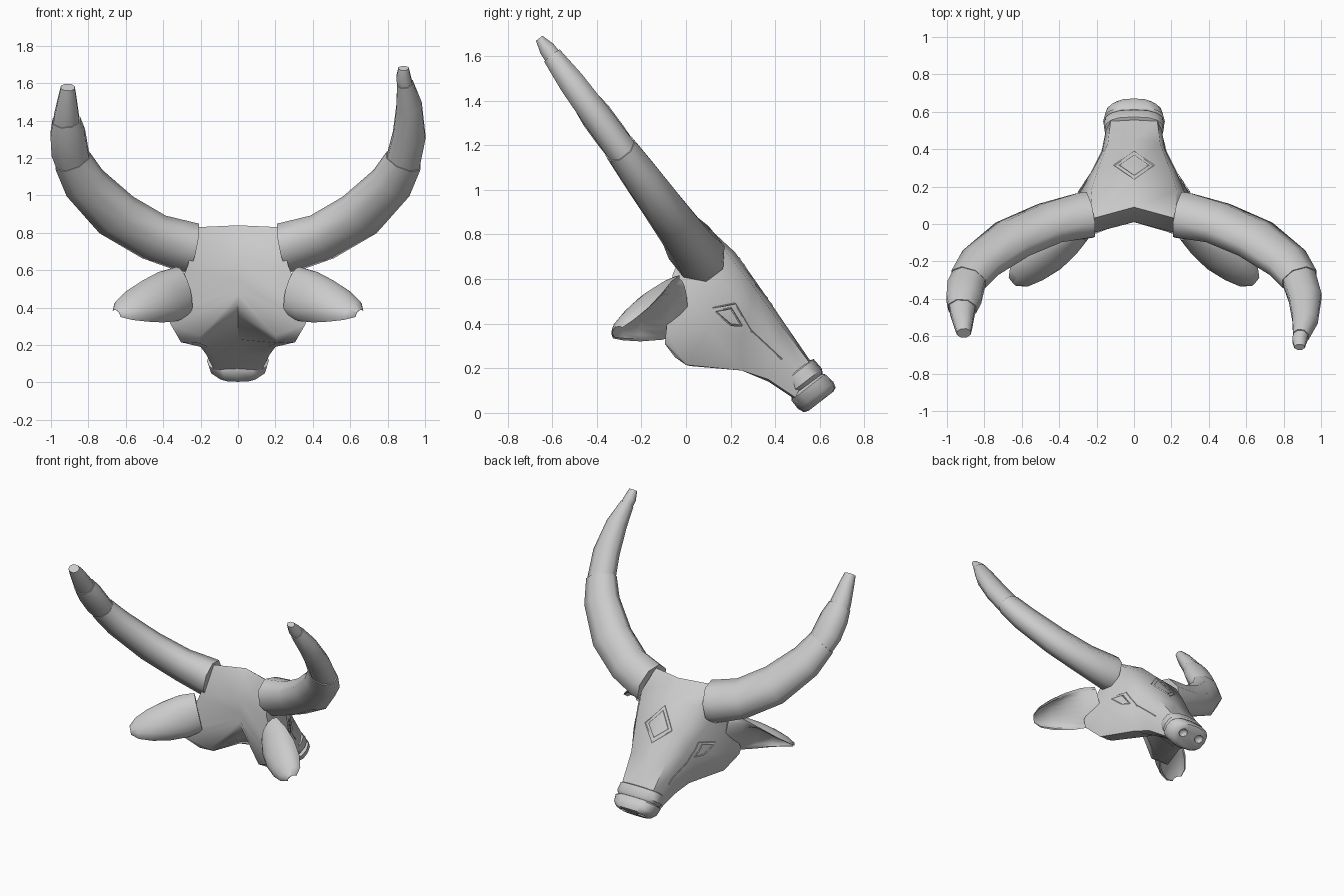
import bpy, bmesh, math
from mathutils import Vector
from mathutils.bvhtree import BVHTree

if "Cube" in bpy.data.objects:
    bpy.data.objects.remove(bpy.data.objects["Cube"])

grey = bpy.data.materials.new("light grey")
grey.use_nodes = True
grey.diffuse_color = (0.6, 0.6, 0.6, 1)
grey.node_tree.nodes["Principled BSDF"].inputs["Base Color"].default_value = (0.6, 0.6, 0.6, 1)


def finish(name, bm, angle):
    bmesh.ops.remove_doubles(bm, verts=bm.verts, dist=0.0005)
    bmesh.ops.recalc_face_normals(bm, faces=bm.faces)
    mesh = bpy.data.meshes.new(name)
    bm.to_mesh(mesh)
    bm.free()
    mesh.materials.append(grey)
    obj = bpy.data.objects.new(name, mesh)
    bpy.context.collection.objects.link(obj)
    bpy.ops.object.select_all(action='DESELECT')
    obj.select_set(True)
    bpy.context.view_layer.objects.active = obj
    bpy.ops.object.shade_smooth_by_angle(angle=math.radians(angle))
    return obj


def loft(name, rings, angle=55, start_cap=True):
    """Skin closed rings of equal length and cap the ends."""
    bm = bmesh.new()
    rows = [[bm.verts.new(p) for p in ring] for ring in rings]
    n = len(rows[0])
    for a, b in zip(rows, rows[1:]):
        for i in range(n):
            j = (i + 1) % n
            bm.faces.new((a[i], a[j], b[j], b[i]))
    if start_cap:
        bm.faces.new(rows[0])
    bm.faces.new(rows[-1])
    return finish(name, bm, angle)


def flip(p):
    return Vector((-p[0], p[1], p[2]))


def sided(name, rings):
    """Left part and its mirrored right twin."""
    loft("left_" + name, rings)
    loft("right_" + name, [[flip(p) for p in r] for r in rings])


# Head: half sections from the crown down to the chin line
sections = [
    [(0, .09, .84), (0, .06, .8), (0, .01, .65), (0, .01, .55), (0, .02, .5), (0, .03, .47), (0, .03, .44)],
    [(0, .09, .84), (.22, .03, .83), (.27, -.06, .62), (.38, -.09, .36), (.36, -.095, .31), (.2, -.05, .25), (0, .03, .44)],
    [(0, .22, .72), (.23, .18, .72), (.28, .15, .6), (.345, .1, .38), (.305, .0, .215), (.21, .02, .21), (0, .1, .36)],
    [(0, .32, .58), (.19, .3, .57), (.22, .29, .46), (.24, .25, .33), (.2, .25, .19), (.16, .25, .19), (0, .25, .23)],
    [(0, .45, .39), (.14, .43, .39), (.165, .4, .3), (.175, .38, .22), (.17, .37, .15), (.12, .37, .14), (0, .37, .15)],
    [(0, .56, .23), (.125, .55, .23), (.145, .53, .16), (.145, .51, .11), (.13, .49, .07), (.1, .49, .06), (0, .49, .06)],
]
head = loft("head", [s + [flip(p) for p in s[5:0:-1]] for s in sections], 55, False)
surface = BVHTree.FromPolygons([v.co for v in head.data.vertices],
                               [p.vertices[:] for p in head.data.polygons])

# Muzzle: rounded rings tilted along the face
UP = Vector((0, .79, .61))


def muzzle_ring(y, z, wide, high):
    ring = []
    for i in range(16):
        a = math.tau * i / 16
        c, s = math.cos(a), math.sin(a)
        x = wide * math.copysign(abs(c) ** .75, c)
        u = high * math.copysign(abs(s) ** .75, s)
        ring.append(Vector((x, y, z)) + UP * u)
    return ring


loft("nose_band", [muzzle_ring(.493, .187, .15, .082), muzzle_ring(.5, .185, .158, .092),
                   muzzle_ring(.535, .14, .162, .095), muzzle_ring(.545, .125, .145, .085)], 40)
nose = loft("nose_pad", [muzzle_ring(.535, .13, .13, .08), muzzle_ring(.548, .115, .165, .096),
                         muzzle_ring(.582, .078, .152, .1), muzzle_ring(.6, .058, .122, .09),
                         muzzle_ring(.605, .052, .1, .07)], 40)

# Nostrils cut into the nose pad
for side in (-1, 1):
    bpy.ops.mesh.primitive_uv_sphere_add(segments=12, ring_count=8, radius=1)
    cutter = bpy.context.object
    cutter.name = "nostril_cutter"
    cutter.scale = (.034, .03, .026)
    cutter.location = Vector((side * .07, .604, .052)) + UP * .015
    cutter.rotation_euler = (math.radians(35), 0, 0)
    cutter.hide_render = True
    cutter.hide_set(True)
    cut = nose.modifiers.new("nostril", 'BOOLEAN')
    cut.operation = 'DIFFERENCE'
    cut.object = cutter

# Horns: eight-sided rings swept in one leaning plane
NORMAL = Vector((0, .78, .62)).normalized()


def horn_rings(stations):
    """Stations hold x, z, in-plane radius and thickness radius."""
    pts = [Vector((x, .04 - .735 * (z - .73), z)) for x, z, r, h in stations]
    rings = []
    for k, (x, z, r, h) in enumerate(stations):
        along = (pts[min(k + 1, len(pts) - 1)] - pts[max(k - 1, 0)]).normalized()
        across = NORMAL.cross(along).normalized()
        rings.append([pts[k] + across * r * math.cos(a) + NORMAL * h * math.sin(a)
                      for a in (math.tau * (i + .5) / 8 for i in range(8))])
    return rings


sided("horn_base", horn_rings([(.24, .718, .144, .125), (.28, .726, .146, .124), (.45, .778, .14, .107),
                               (.65, .895, .142, .098), (.82, 1.065, .124, .088), (.885, 1.185, .106, .078)]))
loft("left_horn_tip", horn_rings([(.88, 1.17, .098, .073), (.915, 1.32, .094, .071), (.915, 1.48, .073, .064),
                                  (.892, 1.6, .046, .048)]))
loft("left_horn_point", horn_rings([(.894, 1.59, .042, .042), (.885, 1.63, .042, .04), (.885, 1.68, .03, .02)]))
for part, stations in {
    "middle": [(.88, 1.17, .098, .073), (.9, 1.24, .106, .077), (.91, 1.33, .1, .077), (.918, 1.4, .08, .066)],
    "tip": [(.918, 1.385, .075, .062), (.917, 1.42, .072, .06), (.912, 1.52, .052, .048), (.91, 1.578, .04, .032)],
}.items():
    loft("right_horn_" + part, [[flip(p) for p in r] for r in horn_rings(stations)])

# Ears: full at the root, twisting into an open cup at the tip
root = Vector((.28, -.05, .49))
along = Vector((.335, -.25, -.09)).normalized()
root_back, tip_back = Vector((-.3, -.8, .05)), Vector((-.1, -.5, .8))
ear = []
for t, w, outer, inner in [(0, .135, .075, -.04), (.1, .142, .095, -.02), (.22, .132, .1, .04),
                           (.33, .112, .08, .06), (.42, .08, .05, .04), (.465, .035, .022, .018)]:
    back = root_back.lerp(tip_back, t / .465)
    back = (back - along * back.dot(along)).normalized()
    wide = back.cross(along).normalized()
    centre = root + along * t - back * .03
    arc = [math.pi * i / 8 for i in range(9)]
    ring = [centre + wide * w * math.cos(a) + back * outer * math.sin(a) for a in arc]
    ring += [centre + wide * w * .88 * math.cos(a) + back * inner * math.sin(a) for a in reversed(arc)]
    ear.append(ring)
sided("ear", ear)


# Thin carved trim that follows the face
def on_face(a, b, direction):
    start = Vector((2, a, b)) if direction.x else Vector((a, b, 2))
    hit = surface.ray_cast(start, direction)
    return hit[0], hit[1]


def strip(name, path, direction, width, mirrored=False):
    bm = bmesh.new()
    for (a, b), (c, d) in zip(path, path[1:]):
        ends = []
        for i in range(7):
            f = i / 6
            p, n = on_face(a + (c - a) * f, b + (d - b) * f, direction)
            n = n if n.dot(direction) < 0 else -n
            ends.append((p, n))
        side = (ends[-1][0] - ends[0][0]).cross(ends[0][1]).normalized() * width
        rows = [[bm.verts.new(flip(q) if mirrored else q)
                 for q in (p - side, p + n * .003, p + side)] for p, n in ends]
        for r, s in zip(rows, rows[1:]):
            for k in (0, 1):
                bm.faces.new((r[k], r[k + 1], s[k + 1], s[k]))
    finish(name, bm, 40)


DOWN, INWARD = Vector((0, 0, -1)), Vector((-1, 0, 0))
for name, size in (("outer_diamond", 1), ("inner_diamond", .72)):
    corners = [(0, .075), (.11, 0), (0, -.075), (-.11, 0), (0, .075)]
    strip(name, [(x * size, .312 + y * size) for x, y in corners], DOWN, .005)
for side in ("left", "right"):
    mirrored = side == "right"
    strip(side + "_eye", [(.13, .455), (.2, .47), (.25, .39), (.2, .395), (.13, .455)], INWARD, .005, mirrored)
    strip(side + "_brow", [(.12, .47), (.22, .49), (.29, .37), (.43, .24)], INWARD, .004, mirrored)
